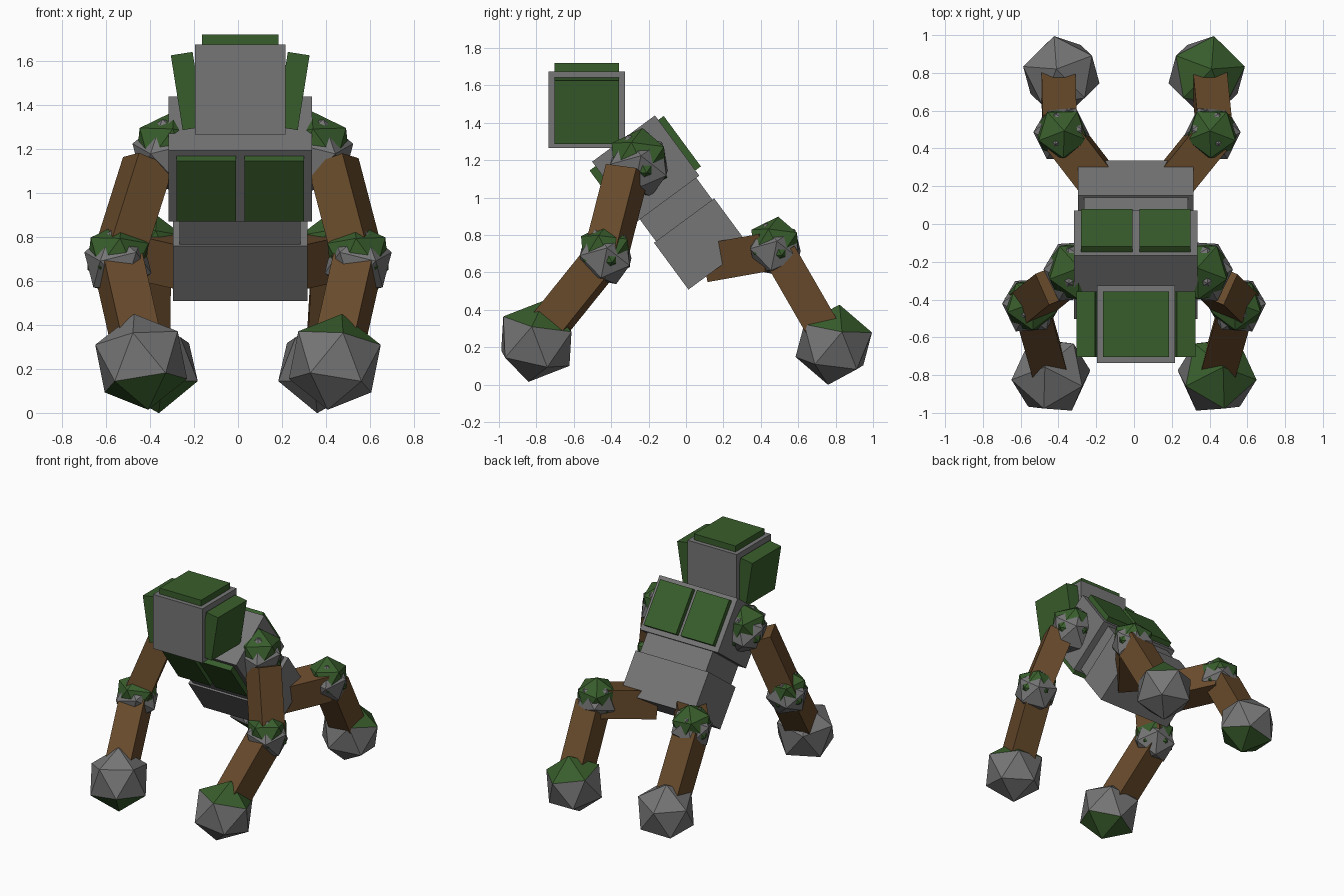
import bpy, bmesh, math
from mathutils import Matrix, Vector

if "Cube" in bpy.data.objects:
    bpy.data.objects.remove(bpy.data.objects["Cube"])


def material(name, color):
    m = bpy.data.materials.new(name)
    m.diffuse_color = color
    m.use_nodes = True
    m.node_tree.nodes["Principled BSDF"].inputs["Base Color"].default_value = m.diffuse_color
    return m


MOSS = material("moss", (0.04, 0.11, 0.025, 1))
BARK = material("bark", (0.14, 0.07, 0.025, 1))
STONE = material("stone", (0.18, 0.18, 0.18, 1))


def finish(name, bm, *mats):
    bmesh.ops.recalc_face_normals(bm, faces=bm.faces)
    me = bpy.data.meshes.new(name)
    bm.to_mesh(me)
    bm.free()
    for m in mats:
        me.materials.append(m)
    ob = bpy.data.objects.new(name, me)
    bpy.context.collection.objects.link(ob)
    return ob


def box(name, frame, lo, hi, mat):
    """Box spanning lo..hi in the axes of the given frame."""
    lo, hi = Vector(lo), Vector(hi)
    bm = bmesh.new()
    bmesh.ops.create_cube(bm, size=1, matrix=frame @ Matrix.Translation((lo + hi) / 2)
                          @ Matrix.Diagonal((*(hi - lo), 1)))
    return finish(name, bm, mat)


def axes(x, y, z, origin):
    m = Matrix((x, y, z)).transposed().to_4x4()
    m.translation = origin
    return m


def boulder(name, center, r, up, side, flip, mats, cap=2.0):
    """Icosahedron with one vertex along up and the next towards side; faces above cap are mossy."""
    z = Vector(up).normalized()
    s = Vector(side)
    x = (s - z * s.dot(z)).normalized()
    bm = bmesh.new()
    bmesh.ops.create_icosphere(bm, subdivisions=1, radius=r)
    # turn a ring vertex of the upper ring onto the local x axis
    ring = max((v.co for v in bm.verts if 0.2 * r < v.co.z < 0.8 * r), key=lambda c: c.x)
    bm.transform(Matrix.Rotation(-math.atan2(ring.y, ring.x), 4, 'Z'))
    bm.transform(axes(x, z.cross(x), z, (0, 0, 0)))
    bm.transform(Matrix.Diagonal((flip, 1, 1, 1)))
    bmesh.ops.recalc_face_normals(bm, faces=bm.faces)
    for f in bm.faces:
        f.material_index = int(f.normal.z > cap)
    bm.transform(Matrix.Translation(center))
    return finish(name, bm, *mats)


def log(name, a, b, width, roll):
    """Square timber from a to b."""
    a, b = Vector(a), Vector(b)
    z = (b - a).normalized()
    x = Vector((1, 0, 0))
    x = (x - z * x.dot(z)).normalized()
    frame = axes(x, z.cross(x), z, a) @ Matrix.Rotation(math.radians(roll), 4, 'Z')
    h = width / 2
    return box(name, frame, (-h, -h, 0), (h, h, (b - a).length), BARK)


CX = 0.01  # body sits slightly off centre

# Head with moss plates
head = Matrix.Translation((CX, -0.531, 1.47))
box("head", head, (-0.206, -0.205, -0.205), (0.206, 0.205, 0.205), STONE)
box("head_top_moss", head, (-0.174, -0.173, 0.15), (0.174, 0.173, 0.25), MOSS)
for s, side in ((-1, "left"), (1, "right")):
    tilt = head @ Matrix.Translation((s * 0.239, 0, -0.007)) @ Matrix.Rotation(s * math.radians(9), 4, 'Y')
    box(f"head_{side}_moss", tilt, (-0.05, -0.173, -0.172), (0.05, 0.173, 0.172), MOSS)

# Leaning torso: local y runs down the spine, local z points out of the back
u = Vector((0, 0.593, -0.805))
torso = axes(Vector((1, 0, 0)), u, Vector((1, 0, 0)).cross(u), (CX, -0.166, 1.439))
box("chest", torso, (-0.327, 0, -0.417), (0.327, 0.4, 0), STONE)
box("waist", torso, (-0.275, 0.35, -0.395), (0.275, 0.6, -0.02), STONE)
box("pelvis", torso, (-0.306, 0.545, -0.408), (0.306, 0.856, -0.008), STONE)
for s, side in ((-1, "left"), (1, "right")):
    lo, hi = sorted((s * 0.019, s * 0.29))
    box(f"back_{side}_moss", torso, (lo, 0.03, -0.05), (hi, 0.365, 0.036), MOSS)
    box(f"chest_{side}_moss", torso, (lo, 0.03, -0.456), (hi, 0.37, -0.36), MOSS)

# Limbs
for s, side in ((-1, "left"), (1, "right")):
    def P(x, y, z, off=0.0):
        return Vector((s * x + off, y, z))

    # Joints: stone icosahedron with an overlapping mossy one
    for name, c, r in (("shoulder", P(0.33, -0.25, 1.17, 0.022), 0.18),
                       ("elbow", P(0.546, -0.43, 0.683), 0.16),
                       ("knee", P(0.40, 0.478, 0.72, 0.016), 0.156)):
        boulder(f"{name}_{side}", c, r, (0.2, -0.35, 0.9), (1, 0.1, 0.2), s, (STONE,))
        boulder(f"{name}_{side}_moss", c + Vector((0, 0, 0.028)), r * 0.97,
                (-0.1, 0.1, 1), (0.6, 0.8, 0), s, (MOSS,))

    # Hands and feet
    boulder(f"hand_{side}", P(0.44, -0.80, 0.232), 0.224, (0.03, 0.04, 0.205),
            (0.208, -0.02, 0.098), s, (STONE, MOSS), 0.45)
    boulder(f"foot_{side}", P(0.385, 0.79, 0.213), 0.218, (0.025, 0.03, 0.21),
            (0.04, 0.2, 0.09), s, (STONE, MOSS), 0.45)

    # Timbers
    log(f"upper_arm_{side}", P(0.42, -0.315, 1.14, 0.012), P(0.55, -0.43, 0.69), 0.18, s * 25)
    log(f"forearm_{side}", P(0.543, -0.44, 0.68), P(0.45, -0.77, 0.27), 0.185, s * 10)
    log(f"thigh_{side}", P(0.15, 0.16, 0.66, 0.01), P(0.395, 0.47, 0.715, 0.016), 0.205, 0)
    log(f"shin_{side}", P(0.41, 0.50, 0.70, 0.016), P(0.40, 0.76, 0.25), 0.18, 0)
